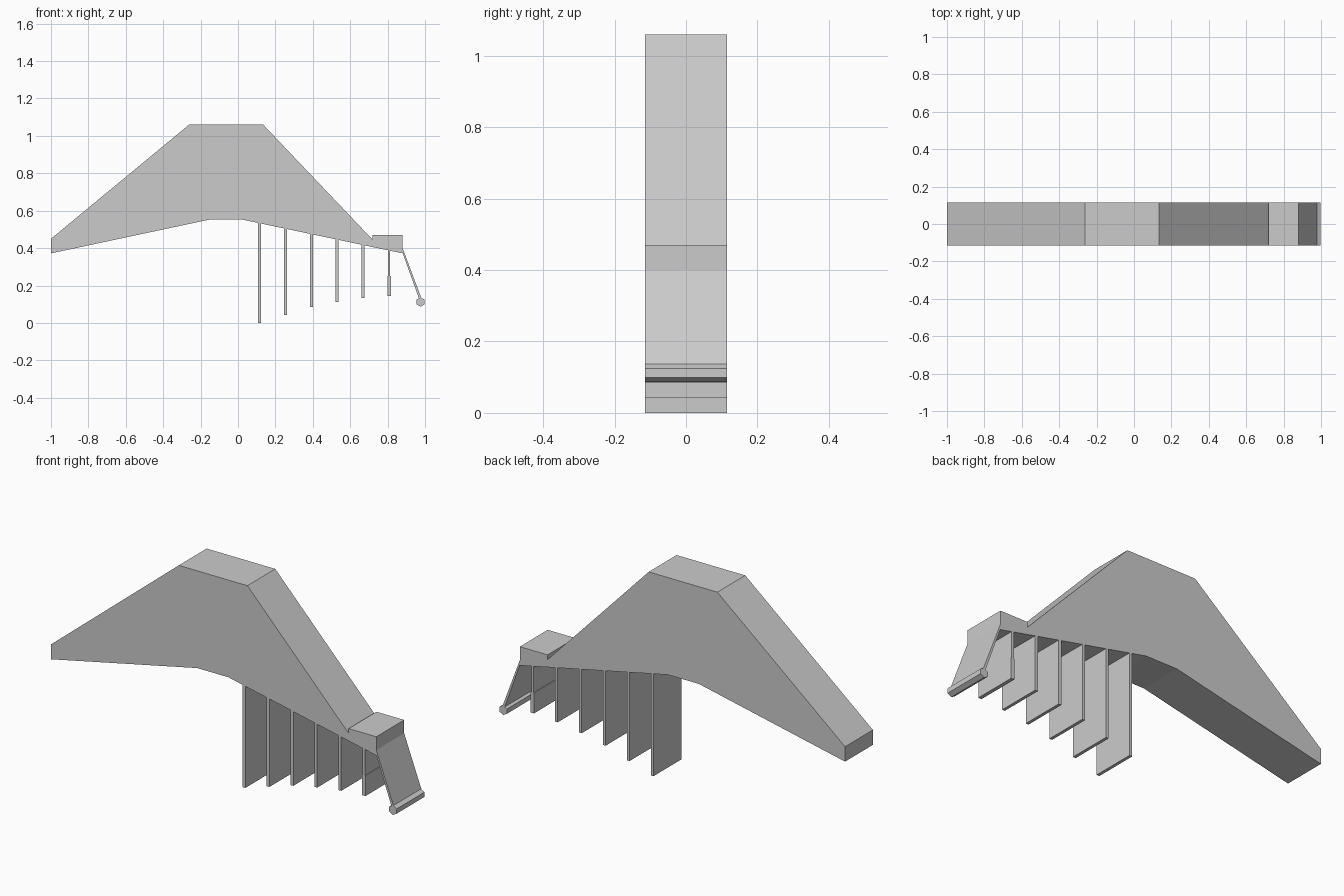
import bpy
import bmesh
import math

cube = bpy.data.objects.get("Cube")
if cube:
    bpy.data.objects.remove(cube, do_unlink=True)

HALF_DEPTH = 0.115

grey = bpy.data.materials.new("plain_grey")
grey.use_nodes = True
colour = (0.6, 0.6, 0.6, 1.0)
grey.diffuse_color = colour
grey.node_tree.nodes["Principled BSDF"].inputs["Base Color"].default_value = colour


def extrude_profile(name, points, half=HALF_DEPTH):
    """Extrude an x-z outline along y."""
    bm = bmesh.new()
    face = bm.faces.new([bm.verts.new((x, -half, z)) for x, z in points])
    result = bmesh.ops.extrude_face_region(bm, geom=[face])
    moved = [v for v in result["geom"] if isinstance(v, bmesh.types.BMVert)]
    bmesh.ops.translate(bm, verts=moved, vec=(0, 2 * half, 0))
    bmesh.ops.recalc_face_normals(bm, faces=bm.faces)
    mesh = bpy.data.meshes.new(name)
    bm.to_mesh(mesh)
    bm.free()
    mesh.materials.append(grey)
    obj = bpy.data.objects.new(name, mesh)
    bpy.context.collection.objects.link(obj)
    return obj


def slab(name, x, bottom, top, thickness):
    t = thickness / 2
    return extrude_profile(name, [(x - t, bottom), (x + t, bottom), (x + t, top), (x - t, top)])


# Main body with the raised block at its left end
extrude_profile("body", [
    (-1, 0.372), (-0.155, 0.552), (0.025, 0.552), (0.88, 0.372),
    (0.88, 0.47), (0.72, 0.47), (0.72, 0.445),
    (0.135, 1.06), (-0.262, 1.06), (-1, 0.45)])

# Hanging slats, running up slightly into the underside
bottoms = [0.0, 0.042, 0.085, 0.113, 0.133, 0.143]
for i, bottom in enumerate(bottoms):
    x = 0.115 + 0.1385 * i
    underside = 0.552 - (x - 0.025) * 0.2105
    slab(f"slat_{i + 1}", x, bottom, underside + 0.005, 0.016 if i < 5 else 0.013)

# Thicker lower edge of the last slat
slab("slat_lower_edge", 0.8075, 0.143, 0.25, 0.019)

# Sloping end flap
extrude_profile("end_flap", [(0.873, 0.395), (0.88, 0.4), (0.979, 0.137), (0.967, 0.132)])

# Six-sided bar at the foot of the flap
extrude_profile("end_bar", [
    (0.976 + 0.025 * math.sin(math.tau * k / 6), 0.112 + 0.025 * math.cos(math.tau * k / 6))
    for k in range(6)])
